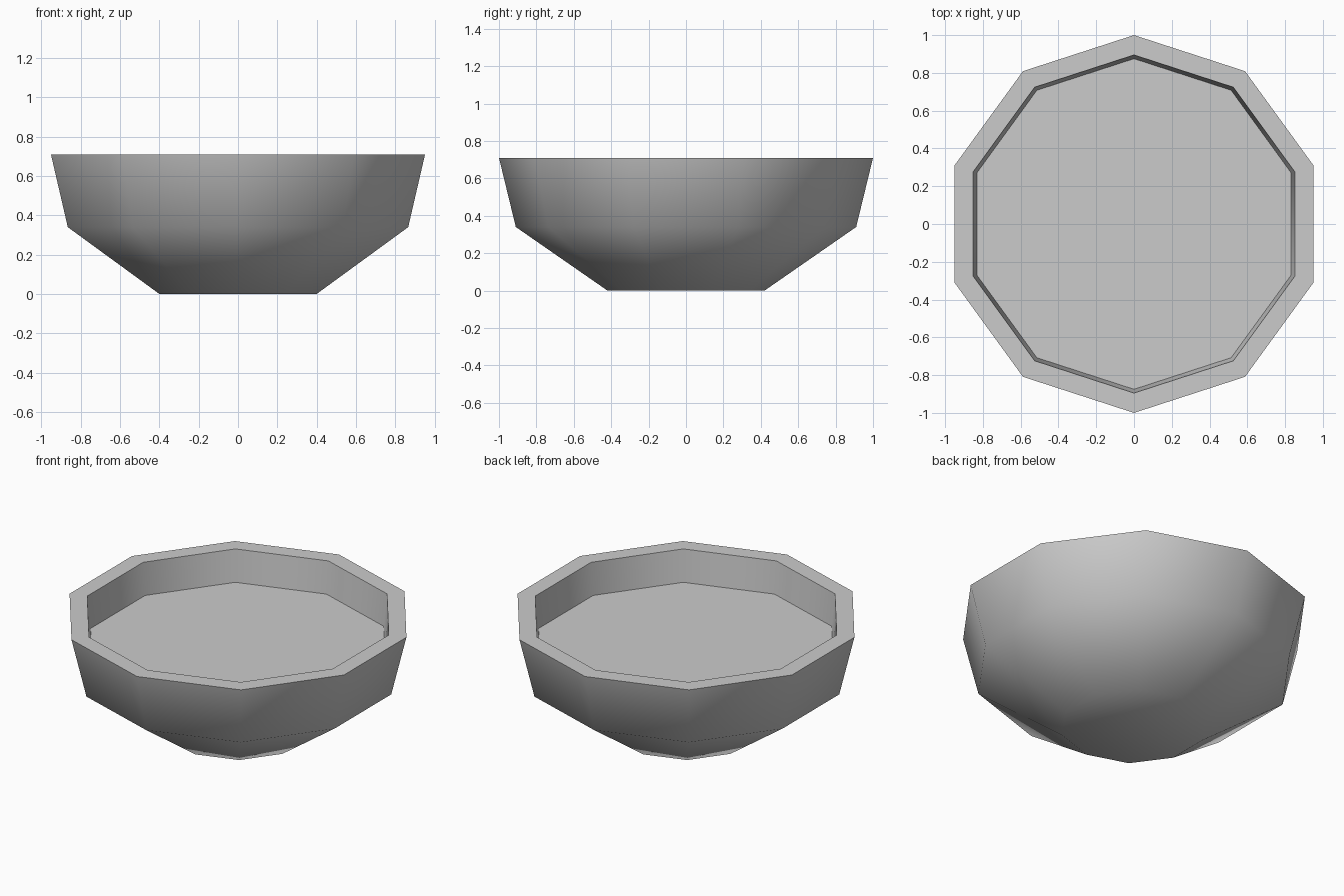
import bpy
import bmesh
from math import cos, sin, pi, radians

cube = bpy.data.objects.get("Cube")
if cube:
    bpy.data.objects.remove(cube, do_unlink=True)

SIDES = 10

# Plain grey for the whole bowl
grey = bpy.data.materials.new("plain_grey")
grey.use_nodes = True
color = (0.6, 0.6, 0.6, 1)
grey.diffuse_color = color
grey.node_tree.nodes["Principled BSDF"].inputs["Base Color"].default_value = color

# Radius and height from the foot, over the rim, to the inner floor
profile = [(0.42, 0), (0.91, 0.34), (1, 0.71), (0.895, 0.71), (0.875, 0.51)]


def ring(bm, radius, z):
    """Ten-sided ring with corners at the front and back."""
    angles = [pi / 2 + 2 * pi * i / SIDES for i in range(SIDES)]
    return [bm.verts.new((radius * cos(a), radius * sin(a), z)) for a in angles]


# Bowl: foot, flared sides, flat rim, inner wall and floor
bm = bmesh.new()
rings = [ring(bm, r, z) for r, z in profile]
for low, high in zip(rings, rings[1:]):
    for i in range(SIDES):
        j = (i + 1) % SIDES
        bm.faces.new((low[i], low[j], high[j], high[i]))
bm.faces.new(rings[0][::-1])
bm.faces.new(rings[-1])
bmesh.ops.recalc_face_normals(bm, faces=bm.faces)

mesh = bpy.data.meshes.new("bowl")
bm.to_mesh(mesh)
bm.free()
mesh.materials.append(grey)
bowl = bpy.data.objects.new("bowl", mesh)
bpy.context.collection.objects.link(bowl)

# Smooth sides with crisp rim and floor edges
bpy.ops.object.select_all(action="DESELECT")
bowl.select_set(True)
bpy.context.view_layer.objects.active = bowl
bpy.ops.object.shade_smooth_by_angle(angle=radians(60))
